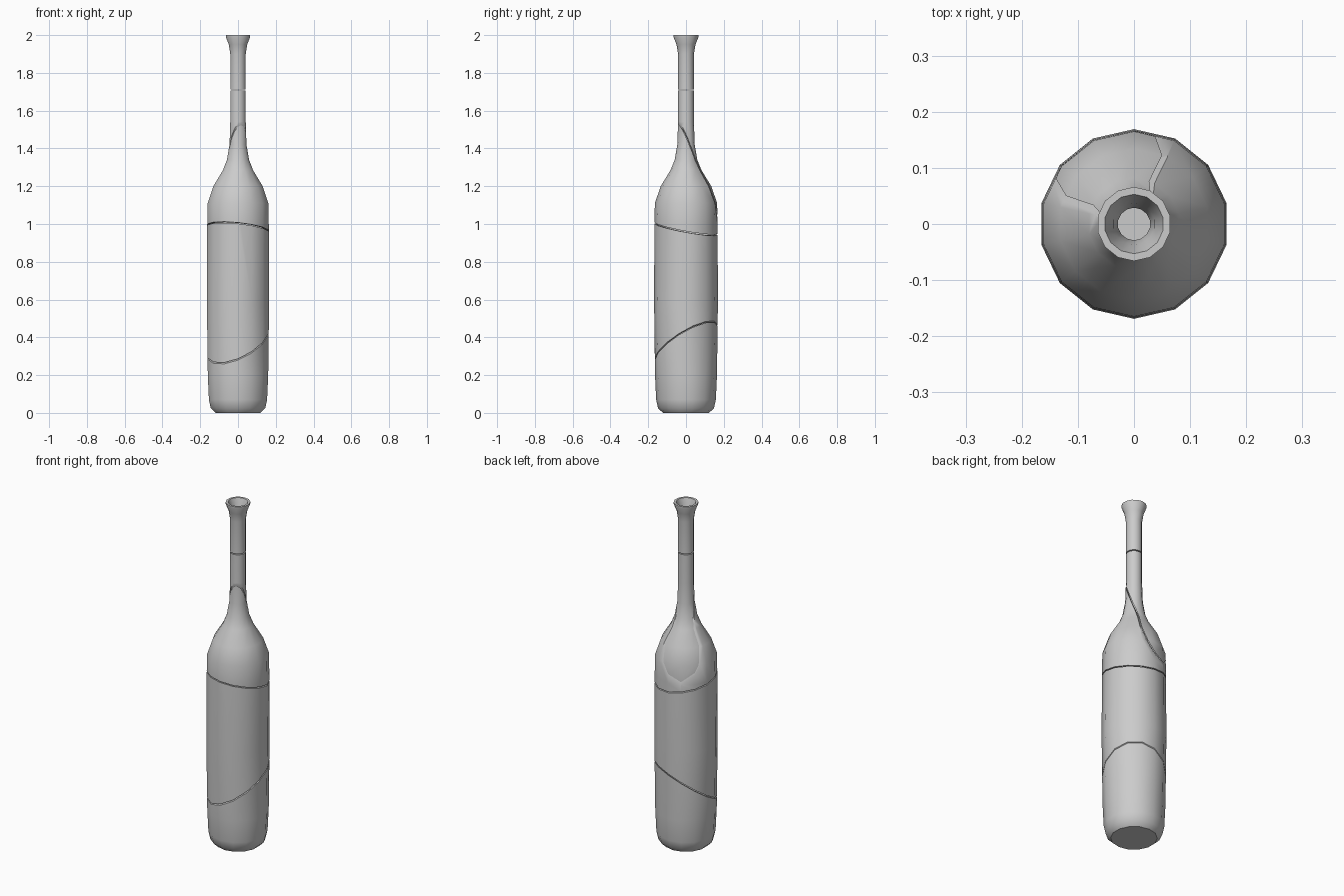
import bpy, bmesh, math
from mathutils import Vector

if "Cube" in bpy.data.objects:
    bpy.data.objects.remove(bpy.data.objects["Cube"])

SIDES = 14
GAP = 0.003   # half of the crack width

# Outer profile going up, then inner wall going back down (radius, height)
OUTER = [(0.122, 0), (0.148, 0.025), (0.158, 0.07), (0.164, 0.2), (0.169, 0.6),
         (0.167, 1.0), (0.165, 1.11), (0.134, 1.2), (0.082, 1.285), (0.06, 1.34),
         (0.046, 1.42), (0.042, 1.54), (0.042, 1.9), (0.05, 1.95), (0.066, 1.99), (0.066, 2.0)]
INNER = [(0.053, 2.0), (0.037, 1.95), (0.029, 1.9), (0.029, 1.54), (0.034, 1.42),
         (0.048, 1.33), (0.07, 1.27), (0.122, 1.19), (0.152, 1.1), (0.154, 1.0),
         (0.155, 0.6), (0.151, 0.2), (0.145, 0.075), (0.125, 0.03)]

# Crack planes from bottom to top: height at centre, slope in x, slope in y
a = math.radians(113)
CRACKS = [(0.372, 0.40, 0.54), (0.975, -0.10, -0.18),
          (1.425, -2.5 * math.cos(a), -2.5 * math.sin(a)), (1.71, 0, 0)]


def lathe_bottle():
    bm = bmesh.new()
    rings = []
    for r, z in OUTER + INNER:
        ring = []
        for i in range(SIDES):
            t = math.pi / 2 + 2 * math.pi * i / SIDES
            ring.append(bm.verts.new((r * math.cos(t), r * math.sin(t), z)))
        rings.append(ring)
    for lo, hi in zip(rings, rings[1:]):
        for i in range(SIDES):
            j = (i + 1) % SIDES
            bm.faces.new((lo[i], lo[j], hi[j], hi[i]))
    bm.faces.new(rings[0][::-1])   # underside
    bm.faces.new(rings[-1])        # inner floor
    return bm


def cut(bm, crack, keep_above):
    # Slice along a crack, drop one side and close the broken wall
    z, sx, sy = crack
    n = Vector((-sx, -sy, 1)).normalized()
    shift = GAP if keep_above else -GAP
    res = bmesh.ops.bisect_plane(
        bm, geom=bm.verts[:] + bm.edges[:] + bm.faces[:], dist=1e-6,
        plane_co=Vector((0, 0, z)) + n * shift, plane_no=n,
        clear_inner=keep_above, clear_outer=not keep_above)
    edges = [e for e in res["geom_cut"] if isinstance(e, bmesh.types.BMEdge)]
    bmesh.ops.triangle_fill(bm, edges=edges, use_beauty=True, normal=n)


def piece(name, below, above):
    bm = lathe_bottle()
    if below:
        cut(bm, below, True)
    if above:
        cut(bm, above, False)
    bmesh.ops.recalc_face_normals(bm, faces=bm.faces[:])
    me = bpy.data.meshes.new(name)
    bm.to_mesh(me)
    bm.free()
    ob = bpy.data.objects.new(name, me)
    bpy.context.collection.objects.link(ob)
    bpy.ops.object.select_all(action='DESELECT')
    ob.select_set(True)
    bpy.context.view_layer.objects.active = ob
    bpy.ops.object.shade_smooth_by_angle(angle=math.radians(40))


# Five broken pieces standing together as one bottle
names = ["bottle_base", "bottle_body", "bottle_shoulder", "bottle_neck", "bottle_mouth"]
limits = [None] + CRACKS + [None]
for name, lo, hi in zip(names, limits, limits[1:]):
    piece(name, lo, hi)
